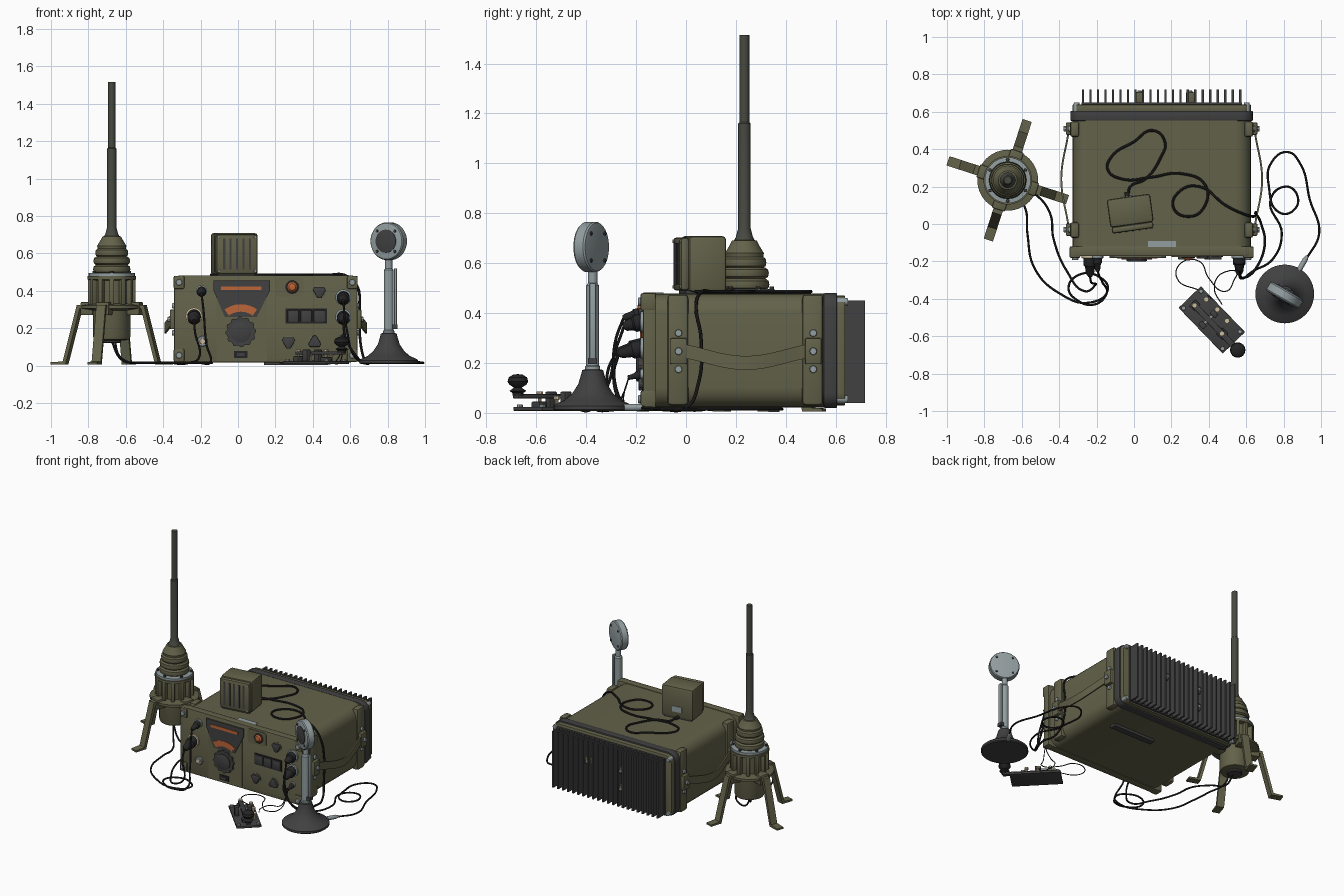
import bpy, bmesh, math
from mathutils import Matrix, Vector

if "Cube" in bpy.data.objects:
    bpy.data.objects.remove(bpy.data.objects["Cube"])

def material(name, r, g, b):
    m = bpy.data.materials.new(name)
    m.diffuse_color = (r, g, b, 1)
    m.use_nodes = True
    m.node_tree.nodes["Principled BSDF"].inputs["Base Color"].default_value = m.diffuse_color
    return m

OLIVE = material("olive paint", .125, .122, .068)
DARK = material("dark grey", .05, .052, .05)
BLACK = material("black rubber", .018, .018, .018)
STEEL = material("blue grey steel", .29, .34, .35)
ORANGE = material("orange glass", .5, .13, .04)
CREAM = material("pale brass", .6, .5, .34)
MAST = material("green grey mast", .062, .066, .052)

FRAME = Matrix.Identity(4)      # placement of the assembly being built
CX = .148                       # centre line of the radio case

def finish(name, bm, mat, bevel=0, seg=2):
    bmesh.ops.recalc_face_normals(bm, faces=bm.faces)
    if bevel:
        es = [e for e in bm.edges if len(e.link_faces) == 2 and e.calc_face_angle() > .6]
        bmesh.ops.bevel(bm, geom=es, offset=bevel, segments=seg, profile=.5, affect='EDGES')
    bm.transform(FRAME)
    me = bpy.data.meshes.new(name)
    bm.to_mesh(me)
    bm.free()
    me.materials.append(mat)
    ob = bpy.data.objects.new(name, me)
    bpy.context.collection.objects.link(ob)
    return ob

def box(name, x0, x1, y0, y1, z0, z1, mat, bevel=0, turn=None):
    bm = bmesh.new()
    c = Vector(((x0 + x1) / 2, (y0 + y1) / 2, (z0 + z1) / 2))
    m = Matrix.Translation(c) @ (turn or Matrix.Identity(4)) @ Matrix.Diagonal((x1 - x0, y1 - y0, z1 - z0, 1))
    bmesh.ops.create_cube(bm, size=1, matrix=m)
    return finish(name, bm, mat, bevel)

def prism(name, pts, y0, y1, mat, bevel=0):
    """Front outline of (x, z) points pushed from y0 to y1."""
    bm = bmesh.new()
    f = bm.faces.new([bm.verts.new((x, y0, z)) for x, z in pts])
    g = bmesh.ops.extrude_face_region(bm, geom=[f])
    bmesh.ops.translate(bm, vec=(0, y1 - y0, 0), verts=[v for v in g["geom"] if isinstance(v, bmesh.types.BMVert)])
    return finish(name, bm, mat, bevel)

def rounded(cx, cz, w, h, r, n=5):
    out = []
    for k, (sx, sz) in enumerate(((1, 1), (-1, 1), (-1, -1), (1, -1))):
        for i in range(n + 1):
            a = math.pi / 2 * (k + i / n)
            out.append((cx + sx * (w / 2 - r) + r * math.cos(a), cz + sz * (h / 2 - r) + r * math.sin(a)))
    return out

def lathe(name, prof, loc, mat, axis=(0, 0, 1), seg=32):
    """Spin a (radius, height) profile around an axis through loc."""
    bm = bmesh.new()
    rings = [[bm.verts.new((r * math.cos(2 * math.pi * i / seg), r * math.sin(2 * math.pi * i / seg), h))
              for i in range(seg)] for r, h in prof]
    for a, b in zip(rings, rings[1:]):
        for i in range(seg):
            j = (i + 1) % seg
            bm.faces.new((a[i], a[j], b[j], b[i]))
    bm.faces.new(rings[0])
    bm.faces.new(rings[-1])
    bm.transform(Matrix.Translation(loc) @ Vector(axis).to_track_quat('Z', 'Y').to_matrix().to_4x4())
    return finish(name, bm, mat)

def disc(name, loc, r, d, mat, axis=(0, -1, 0), seg=24):
    return lathe(name, [(r, 0), (r, d * .75), (r * .88, d)], loc, mat, axis, seg)

def cable(name, pts, r, z=.015):
    cu = bpy.data.curves.new(name, 'CURVE')
    cu.dimensions, cu.bevel_depth, cu.bevel_resolution, cu.resolution_u = '3D', r, 2, 8
    sp = cu.splines.new('BEZIER')
    sp.bezier_points.add(len(pts) - 1)
    for p, q in zip(sp.bezier_points, pts):
        p.co = q if len(q) == 3 else (*q, z)
        p.handle_left_type = p.handle_right_type = 'AUTO'
    cu.materials.append(BLACK)
    bpy.context.collection.objects.link(bpy.data.objects.new(name, cu))

# --- radio case -------------------------------------------------------------
prism("case_body", rounded(CX, .25, .955, .455, .08), -.14, .56, OLIVE)
prism("front_flange", rounded(CX, .25, .98, .465, .035), -.172, -.12, OLIVE, .004)
prism("rear_gasket", rounded(CX, .25, .975, .46, .06), .552, .605, DARK, .004)
prism("rear_frame", rounded(CX, .25, .955, .44, .05), .60, .638, OLIVE, .004)
box("rear_plate", CX - .43, CX + .43, .63, .65, .04, .45, DARK)
for i in range(22):
    x = CX - .42 + i * .04
    prism(f"cooling_fin_{i}", [(x - .006, .04), (x + .006, .04), (x + .006, .45), (x - .006, .45)], .64, .718, DARK)
for i, (x, z) in enumerate(((.03, .3), (.03, .17), (.3, .3))):
    box(f"rear_boss_{i}", x - .022, x + .022, .64, .705, z - .025, z + .025, OLIVE, .006)
    disc(f"rear_boss_bolt_{i}", (x, .703, z), .012, .01, STEEL, (0, 1, 0), 8)
box("label_plate", .075, .225, -.155, -.09, .474, .482, STEEL)
box("bottom_foot", .14, .48, .33, .375, .004, .03, DARK)
for s in (-1, 1):
    X = lambda d: CX + s * d
    for z in (.055, .445):
        a, b = sorted((X(.435), X(.492)))
        box("corner_guard", a, b, -.182, -.12, z - .035, z + .035, OLIVE, .008)
        disc("corner_bolt", (X(.463), -.18, z), .017, .012, STEEL, seg=12)
        disc("rear_bolt", (X(.455), .6, z), .016, .05, STEEL, (0, 1, 0), 12)
    for y in (-.03, .51):
        a, b = sorted((X(.44), X(.49)))
        box("side_band", a, b, y - .045, y + .04, .03, .475, OLIVE, .015)
        a, b = sorted((X(.48), X(.512)))
        box("strap_bracket", a, b, y - .033, y + .033, .195, .3, OLIVE, .006)
        disc("strap_bolt", (X(.51), y, .247), .015, .014, STEEL, (s, 0, 0), 10)
        for z in (.175, .32):
            disc("band_bolt", (X(.488), y, z), .015, .012, STEEL, (s, 0, 0), 10)
    # sagging carrying strap
    bm, rings = bmesh.new(), []
    for i in range(17):
        t = i / 16
        k = math.sin(math.pi * t) ** 1.5
        y, z, o = -.03 + .54 * t, .25 - .05 * k, .492 + .04 * k
        rings.append([bm.verts.new((X(o + e), y, z + h)) for e, h in ((0, -.028), (.01, -.028), (.01, .028), (0, .028))])
    for p, q in zip(rings, rings[1:]):
        for i in range(4):
            bm.faces.new((p[i], p[(i + 1) % 4], q[(i + 1) % 4], q[i]))
    finish("carry_strap", bm, OLIVE)

# --- front panel ------------------------------------------------------------
KX, KZ = .015, .18
prism("centre_panel", rounded(.02, .24, .27, .43, .01), -.176, -.17, OLIVE)
prism("dial_plate", [(-.13, .455), (.17, .455), (.17, .40), (.10, .26), (-.07, .26), (-.13, .40)], -.181, -.17, DARK)
box("frequency_bar", -.09, .125, -.185, -.175, .403, .424, ORANGE)
arc = [math.radians(90 + a) for a in range(-36, 37, 6)]
prism("dial_arc", [(KX + .148 * math.cos(a), KZ + .148 * math.sin(a)) for a in arc] +
      [(KX + .108 * math.cos(a), KZ + .108 * math.sin(a)) for a in reversed(arc)], -.185, -.175, ORANGE)
prism("tuning_knob", [(KX + (.082 if i % 4 < 2 else .074) * math.cos(math.pi * i / 24),
                       KZ + (.082 if i % 4 < 2 else .074) * math.sin(math.pi * i / 24)) for i in range(48)], -.19, -.17, DARK)
disc("tuning_cap", (KX, -.188, KZ), .055, .012, DARK)
box("small_window", -.022, .052, -.182, -.17, .04, .077, BLACK)
box("window_inset", -.005, .035, -.186, -.17, .05, .067, DARK)
prism("lamp_plate", rounded(.275, .42, .15, .10, .02), -.176, -.17, OLIVE)
disc("lamp_ring", (.29, -.17, .42), .035, .012, DARK)
lathe("lamp", [(.027, 0), (.027, .012), (.018, .022), (.005, .025)], (.29, -.17, .42), ORANGE, (0, -1, 0))
for x, z, up in ((.435, .395, -1), (.27, .125, -1), (.41, .125, 1)):
    disc("selector_base", (x, -.17, z), .035, .006, OLIVE)
    prism("selector_knob", [(x + .036 * math.cos(a + d), z + up * .036 * math.sin(a + d))
                            for a in (math.pi / 2, math.pi * 7 / 6, math.pi * 11 / 6) for d in (-.25, .25)], -.19, -.17, DARK, .003)
box("switch_frame", .255, .475, -.177, -.17, .225, .305, BLACK)
for x in (.295, .365, .435):
    box("rocker_switch", x - .03, x + .03, -.184, -.17, .233, .297, DARK, .004)

# --- plugs and sockets ------------------------------------------------------
for x, z, r, n in ((-.235, .265, .036, .11), (-.195, .40, .024, .08), (.563, .365, .034, .08),
                   (.563, .26, .034, .10), (.563, .155, .016, .06)):
    lathe("socket_ring", [(r * 1.25, 0), (r * 1.25, .012), (r, .014)], (x, -.17, z), CREAM if r > .035 else STEEL, (0, -1, 0), 20)
    lathe("plug", [(r, 0), (r, n * .4), (r * .75, n * .5), (r * .6, n * .85), (.01, n)], (x, -.175, z), BLACK, (0, -.97, -.24), 20)
disc("open_socket", (-.19, -.17, .13), .028, .014, STEEL)
disc("open_socket_core", (-.19, -.182, .13), .016, .008, CREAM)

# --- loudspeaker on top -----------------------------------------------------
FRAME = Matrix.Translation((-.018, .055, 0)) @ Matrix.Rotation(math.radians(8), 4, 'Z')
box("speaker_box", -.117, .117, -.06, .092, .485, .708, OLIVE, .014)
box("speaker_grille", -.112, .112, -.092, -.058, .49, .703, OLIVE, .012)
box("speaker_base", -.1, .1, -.07, .08, .475, .49, DARK)
for i in range(5):
    x = -.07 + i * .035
    box(f"speaker_slot_{i}", x - .006, x + .006, -.095, -.088, .515, .68, DARK)
for x in (-.098, .098):
    for z in (.505, .688):
        disc("speaker_screw", (x, -.09, z), .007, .006, STEEL, seg=8)
box("speaker_label", -.035, .035, .088, .096, .53, .57, STEEL)
disc("speaker_gland", (-.005, .088, .495), .012, .03, BLACK, (0, 1, 0), 12)

# --- antenna ----------------------------------------------------------------
FRAME = Matrix.Translation((-.675, .234, 0))
O = (0, 0, 0)
lathe("antenna_mast", [(.048, .68), (.034, .705), (.025, .74), (.025, 1.16), (.02, 1.165), (.02, 1.515)], O, MAST, seg=20)
bell = [(.10, .49)]
for r, z in ((.10, .515), (.098, .56), (.088, .603)):
    bell += [(r * .86, z - .022), (r * .97, z - .014), (r, z), (r * .97, z + .014), (r * .86, z + .022)]
lathe("rubber_bellows", bell + [(.078, .64), (.06, .67), (.05, .69), (.03, .695)], O, OLIVE)
lathe("clamp_ring", [(.095, .475), (.123, .475), (.123, .494), (.095, .496)], O, STEEL)
lathe("antenna_flange", [(.1, .455), (.13, .46), (.13, .478), (.1, .48)], O, OLIVE)
lathe("antenna_body", [(.07, .135), (.094, .14), (.1, .155), (.1, .47)], O, OLIVE)
lathe("leg_collar", [(.1, .295), (.163, .305), (.163, .322), (.1, .332)], O, OLIVE)
disc("cable_outlet", (0, 0, .14), .05, .02, DARK, (0, 0, -1))
for i in range(12):
    FRAME = Matrix.Translation((-.675, .234, 0)) @ Matrix.Rotation(math.pi * i / 6, 4, 'Z')
    box(f"body_rib_{i}", .09, .127, -.012, .012, .32, .465, OLIVE, .003)
    if i % 2:
        disc(f"clamp_bolt_{i}", (.11, 0, .493), .009, .014, DARK, (0, 0, 1), 8)
for i in range(4):
    FRAME = Matrix.Translation((-.675, .234, 0)) @ Matrix.Rotation(math.radians(72 + 90 * i), 4, 'Z')
    prism(f"leg_{i}", [(.12, .325), (.188, .325), (.268, .022), (.336, .018), (.336, .006), (.252, .006), (.172, .305), (.12, .305)],
          -.026, .026, OLIVE)
    box(f"leg_hinge_{i}", .095, .165, -.036, .036, .27, .34, OLIVE, .006)

# --- desk microphone --------------------------------------------------------
FRAME = Matrix.Translation((.806, -.374, 0))
lathe("mic_base", [(.15, .008), (.157, .014), (.157, .028), (.148, .036), (.115, .05), (.082, .078), (.058, .115), (.046, .155), (.042, .172), (.02, .176)], O, DARK, seg=40)
lathe("mic_post", [(.03, .17), (.03, .185), (.026, .19), (.026, .51), (.019, .52), (.019, .575)], O, STEEL, seg=20)
box("mic_lever", .028, .044, -.013, .013, .2, .52, STEEL, .005)
box("mic_lever_clip", .02, .046, -.018, .018, .195, .22, DARK)
lathe("mic_cable_lug", [(.014, 0), (.014, .07), (.008, .09)], (.075, .125, .022), STEEL, (.5, .86, 0), 12)
FRAME = Matrix.Translation((.806, -.38, .665)) @ Matrix.Rotation(math.radians(-30), 4, 'Z')
lathe("mic_head", [(.085, -.03), (.096, -.027), (.101, -.02), (.101, .02), (.096, .027), (.085, .03)], O, STEEL, (0, -1, 0), 40)
disc("mic_mesh", (0, -.028, 0), .062, .008, DARK, seg=32)
for i in range(4):
    a = math.pi / 4 + i * math.pi / 2
    for s in (-1, 1):
        disc("mic_screw", (.077 * math.cos(a), s * .028, .077 * math.sin(a)), .008, .007, DARK, (0, s, 0), 8)

# --- telegraph key ----------------------------------------------------------
FRAME = Matrix.Translation((.416, -.513, 0)) @ Matrix.Rotation(math.radians(-46), 4, 'Z')
box("key_base", -.17, .17, -.083, .083, .008, .024, DARK, .003)
box("key_lever", -.13, .225, -.028, .004, .058, .075, DARK, .003)
for y in (-.055, .031):
    box("key_pivot_post", -.035, .005, y - .014, y + .014, .02, .085, DARK, .004)
box("key_pivot_axle", -.022, -.008, -.065, .04, .06, .074, STEEL)
box("key_contact_block", .07, .115, -.035, .012, .02, .045, DARK, .004)
box("key_rear_block", -.14, -.1, -.035, .012, .02, .05, DARK, .004)
lathe("key_knob", [(.022, .07), (.022, .08), (.034, .088), (.022, .096), (.016, .102), (.034, .113), (.041, .125), (.037, .142), (.02, .153), (.004, .155)],
      (.212, -.012, 0), BLACK, seg=24)
for x, y in ((-.15, -.065), (-.15, .065), (.15, -.065), (.15, .065)):
    disc("key_screw", (x, y, .022), .012, .012, STEEL, (0, 0, 1), 10)
for x, y in ((-.1, .055), (-.02, .06), (.06, .055), (.09, -.012), (-.12, -.012)):
    lathe("key_terminal", [(.008, 0), (.008, .03), (.014, .032), (.014, .045)], (x, y, .022 if abs(y) > .02 else .04), CREAM, seg=10)
FRAME = Matrix.Identity(4)

# --- cables -----------------------------------------------------------------
cable("speaker_cable", [(-.03, .165, .495), (-.02, .20), (.06, .24), (.14, .35), (.165, .44), (.10, .50), (0, .44), (-.12, .36), (-.14, .29),
      (-.06, .24), (.09, .25), (.25, .27), (.38, .21), (.38, .10), (.30, .04), (.21, .09), (.25, .18), (.35, .20), (.49, .10), (.57, .06, .484),
      (.635, .04, .43), (.65, .06, .3), (.655, .05, .12), (.68, 0, .02), (.70, -.1, .015), (.65, -.24, .03), (.575, -.29, .15), (.563, -.27, .24)], .007, .486)
cable("mic_cable", [(.92, -.19, .022), (.99, -.05), (.94, .13), (.89, .32), (.82, .385), (.73, .32), (.72, .21), (.78, .06), (.86, .08),
      (.87, .16), (.81, .20), (.73, .13), (.79, -.05), (.74, -.19), (.64, -.25, .03), (.58, -.29, .2), (.563, -.25, .345)], .006)
cable("antenna_cable_a", [(-.66, .2, .14), (-.64, .17, .06), (-.58, .08), (-.57, -.05), (-.53, -.24), (-.40, -.37), (-.235, -.42), (-.14, -.35),
      (-.19, -.28), (-.29, -.27), (-.35, -.34), (-.30, -.41), (-.21, -.43), (-.15, -.38), (-.17, -.31, .12), (-.185, -.28, .3), (-.195, -.25, .38)], .006)
cable("antenna_cable_b", [(-.68, .22, .14), (-.62, .2, .03), (-.53, .16), (-.45, .06), (-.43, -.08), (-.36, -.25), (-.26, -.36),
      (-.21, -.33, .04), (-.23, -.31, .18), (-.235, -.28, .24)], .006)
cable("key_wire_a", [(.42, -.40, .03), (.36, -.36), (.23, -.29), (.25, -.21), (.35, -.20), (.40, -.29), (.49, -.36), (.54, -.29), (.56, -.25, .08), (.563, -.23, .14)], .003)
cable("key_wire_b", [(.47, -.43, .03), (.43, -.35), (.45, -.28), (.51, -.25), (.55, -.25, .07), (.563, -.23, .14)], .003)

# --- meshes from cables, smooth shading -------------------------------------
for ob in bpy.context.collection.objects:
    ob.select_set(ob.type == 'CURVE')
    if ob.type == 'CURVE':
        bpy.context.view_layer.objects.active = ob
bpy.ops.object.convert(target='MESH')
bpy.ops.object.select_all(action='SELECT')
bpy.ops.object.shade_smooth_by_angle(angle=math.radians(32))
